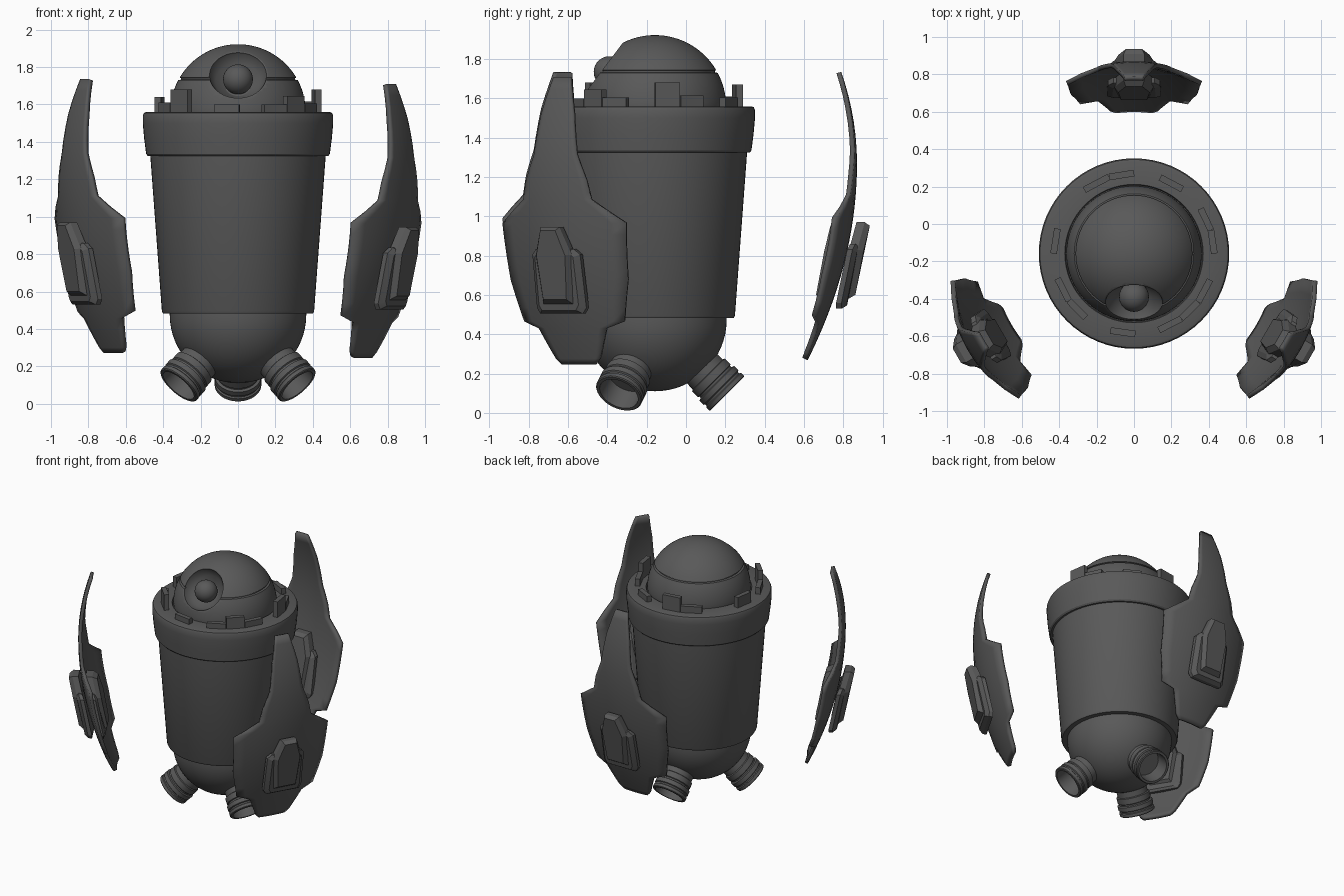
import bpy, bmesh, math
from mathutils import Matrix, Vector

if "Cube" in bpy.data.objects:
    bpy.data.objects.remove(bpy.data.objects["Cube"])

grey = bpy.data.materials.new("dark grey metal")
grey.use_nodes = True
GREY = (0.1, 0.1, 0.1, 1)
grey.diffuse_color = GREY
grey.node_tree.nodes["Principled BSDF"].inputs["Base Color"].default_value = GREY

AXIS = Matrix.Translation((0, -0.158, 0))
ANGLES = {"back": 90, "right": 210, "left": 330}


def finish(bm, name, matrix=None, angle=30):
    bmesh.ops.remove_doubles(bm, verts=bm.verts, dist=1e-5)
    bmesh.ops.recalc_face_normals(bm, faces=bm.faces)
    me = bpy.data.meshes.new(name)
    bm.to_mesh(me)
    bm.free()
    me.materials.append(grey)
    ob = bpy.data.objects.new(name, me)
    bpy.context.collection.objects.link(ob)
    ob.matrix_world = AXIS @ (matrix or Matrix())
    bpy.ops.object.select_all(action="DESELECT")
    ob.select_set(True)
    bpy.context.view_layer.objects.active = ob
    bpy.ops.object.shade_smooth_by_angle(angle=math.radians(angle))
    return ob


def lathe(name, profile, matrix=None, steps=64):
    """Revolve (radius, height) points about local z."""
    bm = bmesh.new()
    vs = [bm.verts.new((r, 0, z)) for r, z in profile]
    es = [bm.edges.new(p) for p in zip(vs, vs[1:])]
    bmesh.ops.spin(bm, geom=vs + es, cent=(0, 0, 0), axis=(0, 0, 1),
                   angle=math.tau, steps=steps, use_merge=True)
    return finish(bm, name, matrix)


def arc(radius, zc, a0, a1, n):
    angs = [math.radians(a0 + (a1 - a0) * i / n) for i in range(n + 1)]
    return [(max(0, radius * math.cos(a)), zc + radius * math.sin(a)) for a in angs]


def place(angle):
    """Local x is outward, local y is tangent."""
    return Matrix.Rotation(math.radians(angle), 4, "Z")


# Body barrel with rounded belly
lathe("body", arc(0.365, 0.475, -90, 0, 16) +
      [(0.365, 0.482), (0.4, 0.482), (0.407, 0.495), (0.47, 1.34)])

# Thick collar around the top
lathe("collar", [(0.46, 1.325), (0.482, 1.325), (0.491, 1.335), (0.502, 1.42),
                 (0.509, 1.5), (0.509, 1.54), (0.503, 1.555), (0.49, 1.56),
                 (0.37, 1.56), (0.365, 1.54), (0.34, 1.54)])

# Domed head with a seam groove
head = lathe("head", [(0, 1.5), (0.355, 1.5)] + arc(0.362, 1.56, 0, 28, 8) +
             [(0.305, 1.733), (0.305, 1.741)] + arc(0.362, 1.56, 30.5, 90, 16))

# Eye socket cut into the head, with an eyeball
eye_aim = Matrix.Translation((0, 0, 1.56)) @ Matrix.Rotation(math.radians(53), 4, "X")
cutter = lathe("socket_cutter", [(0, 0.23), (0.07, 0.235), (0.12, 0.27), (0.15, 0.315),
                                 (0.152, 0.325), (0.25, 0.325), (0.25, 0.5), (0, 0.5)],
               eye_aim)
cutter.hide_render = True
cutter.hide_viewport = True
cut = head.modifiers.new("eye socket", "BOOLEAN")
cut.operation = "DIFFERENCE"
cut.solver = "EXACT"
cut.object = cutter
lathe("eyeball", arc(0.08, 0.29, -90, 90, 16), eye_aim, 32)

# Raised blocks around the collar: start angle, end angle, top height
BLOCKS = [(0, 17, 1.68), (17, 34, 1.615), (53, 71, 1.605), (90, 108, 1.67),
          (108, 128, 1.61), (162, 180, 1.64), (198, 216, 1.61), (216, 233, 1.68),
          (253, 271, 1.6), (288, 306, 1.6), (306, 323, 1.645), (323, 341, 1.605)]
for a0, a1, top in BLOCKS:
    bm = bmesh.new()
    bmesh.ops.create_cube(bm, size=1)
    length = 2 * 0.43 * math.sin(math.radians(a1 - a0) / 2)
    bmesh.ops.scale(bm, vec=(0.035, length, top - 1.55), verts=bm.verts)
    finish(bm, "collar_block", place((a0 + a1) / 2) @
           Matrix.Translation((0.425, 0, (top + 1.55) / 2)))

# Hollow ribbed thrusters pointing down and out
NOZZLE = [(0.105, -0.2), (0.108, 0.155), (0.118, 0.16), (0.118, 0.2), (0.111, 0.205),
          (0.111, 0.215), (0.125, 0.22), (0.125, 0.25), (0.117, 0.255), (0.117, 0.265),
          (0.125, 0.27), (0.125, 0.29), (0.12, 0.295), (0.104, 0.295), (0.098, 0.18),
          (0, 0.18)]
NOZZLE = [(r, z + 0.225) for r, z in NOZZLE]
for side, angle in ANGLES.items():
    lathe(side + "_thruster", NOZZLE, place(angle) @ Matrix.Translation((0, 0, 0.465)) @
          Matrix.Rotation(math.radians(135), 4, "Y"), 40)


# Floating wings: height and half width down the outline
OUTLINE = [(0.27, 0.1), (0.3, 0.13), (0.455, 0.2), (0.49, 0.295), (0.7, 0.345), (0.99, 0.364),
           (1.11, 0.2), (1.21, 0.176), (1.34, 0.125), (1.55, 0.095), (1.735, 0.05)]


def wing_radius(u, z):
    d = z - 1.27
    return 1.028 - (0.25 if d < 0 else 0.37) * d * d - 0.65 * u * u


def wing(name, matrix):
    rows = []
    for (z0, w0), (z1, w1) in zip(OUTLINE, OUTLINE[1:]):
        n = max(1, round((z1 - z0) / 0.06))
        rows += [(z0 + (z1 - z0) * i / n, w0 + (w1 - w0) * i / n) for i in range(n)]
    rows.append(OUTLINE[-1])
    bm = bmesh.new()
    grid = [[bm.verts.new((wing_radius(w * k / 5, z), w * k / 5, z))
             for k in range(-5, 6)] for z, w in rows]
    for low, high in zip(grid, grid[1:]):
        for k in range(10):
            bm.faces.new((low[k], low[k + 1], high[k + 1], high[k]))
    ob = finish(bm, name, matrix)
    shell = ob.modifiers.new("thickness", "SOLIDIFY")
    shell.thickness = 0.024
    shell.offset = -1


# Bevelled pod plates following the slope of the wing
CORE = [(0.085, 0.58), (0.105, 0.83), (0.055, 0.97)]
FLANGE = [(0.125, 0.53), (0.145, 0.56), (0.14, 0.83), (0.11, 0.86)]


def pod(name, half, near, far, matrix):
    outline = half + [(-u, z) for u, z in reversed(half)]
    mid = sum(z for u, z in outline) / len(outline)
    bm = bmesh.new()
    rings = []
    for offset, s in ((near, 1), (near + (far - near) * 0.6, 1), (far, 0.8)):
        ring = []
        for u, z in outline:
            u, z = u * s, mid + (z - mid) * (s + 1) / 2
            ring.append(bm.verts.new((0.945 + 0.2 * (z - 0.55) + offset - 1.2 * u * u, u, z)))
        rings.append(ring)
    n = len(outline)
    for a, b in zip(rings, rings[1:]):
        for i in range(n):
            j = (i + 1) % n
            bm.faces.new((a[i], a[j], b[j], b[i]))
    bm.faces.new(rings[0])
    bm.faces.new(rings[-1])
    finish(bm, name, matrix, 15)


for side, angle in ANGLES.items():
    drop = -0.025 if side == "left" else 0
    m = Matrix.Translation((0, 0, drop)) @ place(angle)
    wing(side + "_wing", m)
    pod(side + "_pod_core", CORE, 0, 0.07, m)
    pod(side + "_pod_flange", FLANGE, 0, 0.045, m)
    pod(side + "_inner_pod_core", CORE, -0.05, -0.13, m)
    pod(side + "_inner_pod_flange", FLANGE, -0.05, -0.1, m)
